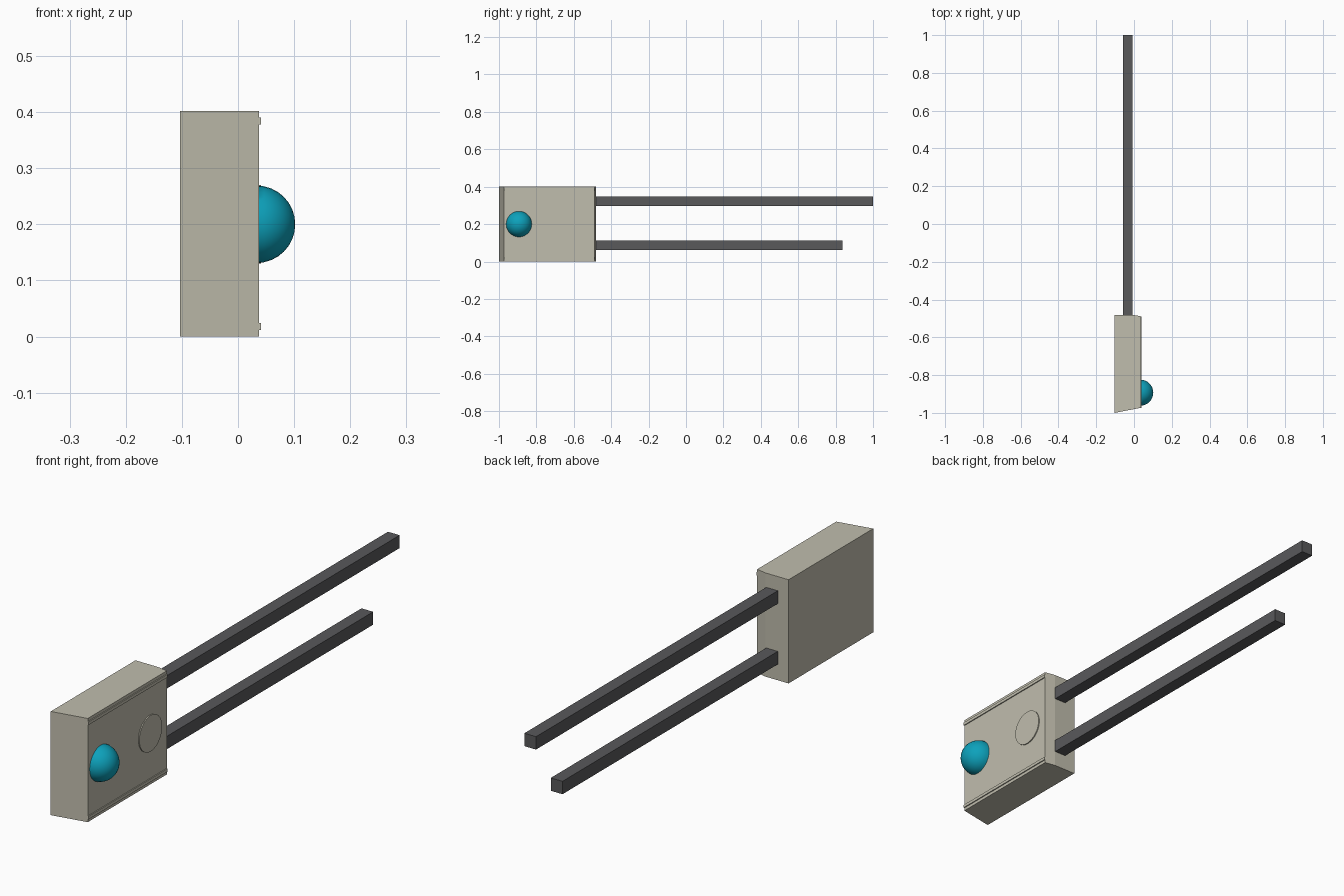
import bpy, bmesh, math
from mathutils import Matrix

cube = bpy.data.objects.get("Cube")
if cube:
    bpy.data.objects.remove(cube, do_unlink=True)


def material(name, rgb):
    m = bpy.data.materials.new(name)
    m.use_nodes = True
    m.diffuse_color = (*rgb, 1)
    m.node_tree.nodes["Principled BSDF"].inputs["Base Color"].default_value = (*rgb, 1)
    return m


beige = material("warm_beige", (0.53, 0.51, 0.42))
grey = material("dark_grey", (0.10, 0.10, 0.105))
teal = material("teal", (0.004, 0.36, 0.50))


def finish(name, bm, mat):
    bmesh.ops.recalc_face_normals(bm, faces=bm.faces)
    mesh = bpy.data.meshes.new(name)
    bm.to_mesh(mesh)
    bm.free()
    mesh.materials.append(mat)
    obj = bpy.data.objects.new(name, mesh)
    bpy.context.collection.objects.link(obj)
    return obj


def smooth(obj, degrees):
    bpy.ops.object.select_all(action="DESELECT")
    obj.select_set(True)
    bpy.context.view_layer.objects.active = obj
    bpy.ops.object.shade_smooth_by_angle(angle=math.radians(degrees))


def prism(name, outline, z0, z1, mat):
    """Extrude an x-y outline upward from z0 to z1."""
    bm = bmesh.new()
    face = bm.faces.new([bm.verts.new((x, y, z0)) for x, y in outline])
    up = bmesh.ops.extrude_face_region(bm, geom=[face])["geom"]
    verts = [v for v in up if isinstance(v, bmesh.types.BMVert)]
    bmesh.ops.translate(bm, verts=verts, vec=(0, 0, z1 - z0))
    return finish(name, bm, mat)


def rect(x0, x1, y0, y1):
    return [(x0, y0), (x1, y0), (x1, y1), (x0, y1)]


HEIGHT = 0.402
FACE_X = 0.037
FRONT, BACK = -0.973, -0.489

# Housing with slanted front and chamfered back
prism("housing", [(-0.103, -1), (FACE_X, FRONT), (FACE_X, BACK),
                  (-0.005, -0.481), (-0.103, -0.481)], 0, HEIGHT, beige)

# Thin ridges along the top and bottom of the sensing face
for name, z in (("upper_ridge", HEIGHT - 0.018), ("lower_ridge", 0.018)):
    prism(name, rect(FACE_X - 0.005, FACE_X + 0.004, FRONT, BACK),
          z - 0.006, z + 0.006, beige)

# Slightly raised round mark
bm = bmesh.new()
bmesh.ops.create_cone(bm, cap_ends=True, segments=32, radius1=0.07, radius2=0.07, depth=0.008)
bmesh.ops.transform(bm, verts=bm.verts, matrix=Matrix.Translation((FACE_X, -0.593, 0.2))
                    @ Matrix.Rotation(math.pi / 2, 4, "Y"))
smooth(finish("round_mark", bm, beige), 30)

# Domed lens, the buried half trimmed away
bm = bmesh.new()
bmesh.ops.create_uvsphere(bm, u_segments=32, v_segments=16, radius=0.069)
bmesh.ops.bisect_plane(bm, geom=bm.verts[:] + bm.edges[:] + bm.faces[:],
                       plane_co=(0, 0, 0), plane_no=(0, 0, -1), clear_outer=True)
bmesh.ops.holes_fill(bm, edges=[e for e in bm.edges if e.is_boundary])
bmesh.ops.transform(bm, verts=bm.verts, matrix=Matrix.Translation((0.033, -0.893, 0.2))
                    @ Matrix.Rotation(math.pi / 2, 4, "Y"))
smooth(finish("lens", bm, teal), 40)

# Square leads of unequal length
for name, z, end in (("long_lead", 0.322, 1.0), ("short_lead", 0.087, 0.838)):
    prism(name, rect(-0.057, -0.007, -0.5, end), z - 0.025, z + 0.025, grey)
